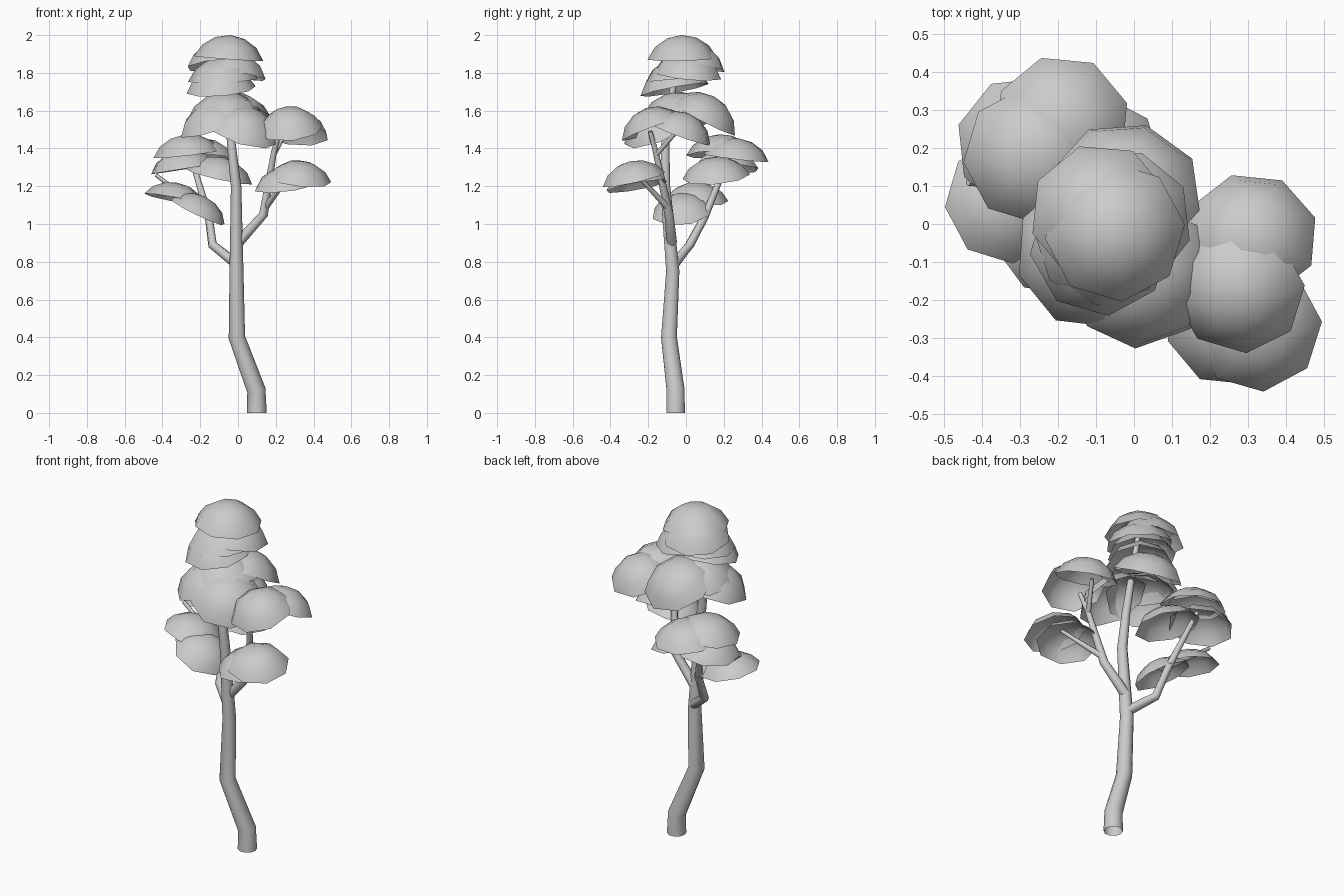
import bpy, bmesh, math
from mathutils import Vector, Matrix

if "Cube" in bpy.data.objects:
    bpy.data.objects.remove(bpy.data.objects["Cube"])


def finish(bm, name):
    bmesh.ops.recalc_face_normals(bm, faces=bm.faces)
    mesh = bpy.data.meshes.new(name)
    bm.to_mesh(mesh)
    bm.free()
    mesh.shade_smooth()
    obj = bpy.data.objects.new(name, mesh)
    bpy.context.collection.objects.link(obj)
    return obj


def tube(name, r0, r1, *path, sides=8):
    """Limb through the path points, tapering with height from r0 to r1."""
    bm = bmesh.new()
    pts = [Vector(p) for p in path]
    rings = []
    for i, p in enumerate(pts):
        t = (pts[min(i + 1, len(pts) - 1)] - pts[max(i - 1, 0)]).normalized()
        if p.z == 0:
            t = Vector((0, 0, 1))
        u = Vector((0, 1, 0)).cross(t).normalized()
        v = t.cross(u)
        r = r0 + (r1 - r0) * (p.z - pts[0].z) / (pts[-1].z - pts[0].z)
        angles = [k * math.tau / sides for k in range(sides)]
        rings.append([bm.verts.new(p + r * (u * math.cos(a) + v * math.sin(a))) for a in angles])
    for lo, hi in zip(rings, rings[1:]):
        for k in range(sides):
            n = (k + 1) % sides
            bm.faces.new((lo[k], lo[n], hi[n], hi[k]))
    bm.faces.new(rings[-1])  # the foot stays open
    finish(bm, name).data.set_sharp_from_angle(angle=math.radians(50))


def leaf_cap(name, centre, r, h, normal, spin, sides=8):
    """Open, tilted eight-sided dome; centre is the middle of its rim."""
    bm = bmesh.new()
    turn = Vector((0, 0, 1)).rotation_difference(normal).to_matrix().to_4x4()
    m = Matrix.Translation(centre) @ turn
    top = bm.verts.new(m @ Vector((0, 0, h)))
    prev = None
    for f in (0.42, 0.78, 1.0):
        z = h * (1 - f * f) ** 0.7
        angles = [spin + k * math.tau / sides for k in range(sides)]
        ring = [bm.verts.new(m @ Vector((r * f * math.cos(a), r * f * math.sin(a), z)))
                for a in angles]
        for k in range(sides):
            n = (k + 1) % sides
            if prev:
                bm.faces.new((prev[k], ring[k], ring[n], prev[n]))
            else:
                bm.faces.new((top, ring[k], ring[n]))
        prev = ring
    finish(bm, name)


def cluster(name, r, h, spread, *centres, middle=None):
    """Overlapping caps, each leaning away from the middle of the cluster."""
    pts = [Vector(c) for c in centres]
    middle = Vector(middle) if middle else sum(pts, Vector()) / len(pts)
    for i, p in enumerate(pts):
        lean = (p - middle) * spread
        leaf_cap(f"{name}_{i + 1}", p, r, h, Vector((lean.x, lean.y, 1)).normalized(), 0.1 + 0.2 * i)


# Trunk, rising into the crown
tube("trunk", 0.052, 0.013, (0.1, -0.055, 0), (0.097, -0.055, 0.12), (-0.006, -0.09, 0.4),
     (-0.008, -0.07, 0.75), (-0.01, -0.11, 1.2), (-0.035, -0.11, 1.42),
     (-0.07, -0.04, 1.93), sides=10)

# Limbs and twigs
tube("left_branch", 0.027, 0.013, (-0.01, -0.06, 0.79), (-0.135, 0.02, 0.89),
     (-0.155, 0.1, 1.04), (-0.25, 0.23, 1.36))
tube("left_twig", 0.016, 0.01, (-0.16, 0.1, 1.05), (-0.435, 0.11, 1.26))
tube("right_branch", 0.028, 0.012, (0, -0.075, 0.9), (0.135, -0.09, 1.05),
     (0.19, -0.16, 1.38), (0.22, -0.19, 1.49))
tube("right_upper_twig", 0.014, 0.011, (0.19, -0.155, 1.37), (0.26, -0.04, 1.5))
tube("right_lower_twig", 0.018, 0.01, (0.14, -0.09, 1.08), (0.28, -0.27, 1.27))

# Foliage: cap radius, cap height, outward lean, rim centres
cluster("top_leaves", 0.185, 0.125, 4, (-0.05, -0.02, 1.876), (-0.09, 0.03, 1.84),
        (-0.03, 0.01, 1.79), (-0.08, -0.03, 1.76), (-0.09, -0.06, 1.71))
cluster("middle_leaves", 0.2, 0.13, 4, (-0.07, -0.03, 1.57), (-0.12, -0.08, 1.52),
        (-0.02, 0.09, 1.56), (0.03, -0.14, 1.49))
cluster("right_upper_leaves", 0.175, 0.12, 5, (0.275, -0.175, 1.5), (0.31, -0.03, 1.475))
cluster("right_lower_leaves", 0.17, 0.1, 3, (0.325, -0.275, 1.235), (0.25, -0.26, 1.2),
        middle=(0.29, -0.2, 0))
cluster("left_upper_leaves", 0.18, 0.105, 2, (-0.27, 0.18, 1.37), (-0.19, 0.265, 1.35),
        (-0.29, 0.21, 1.29), (-0.1, 0.16, 1.25))
cluster("left_lower_leaves", 0.165, 0.09, 2.5, (-0.335, 0.06, 1.13), (-0.215, -0.02, 1.065),
        middle=(-0.41, 0.03, 0))
